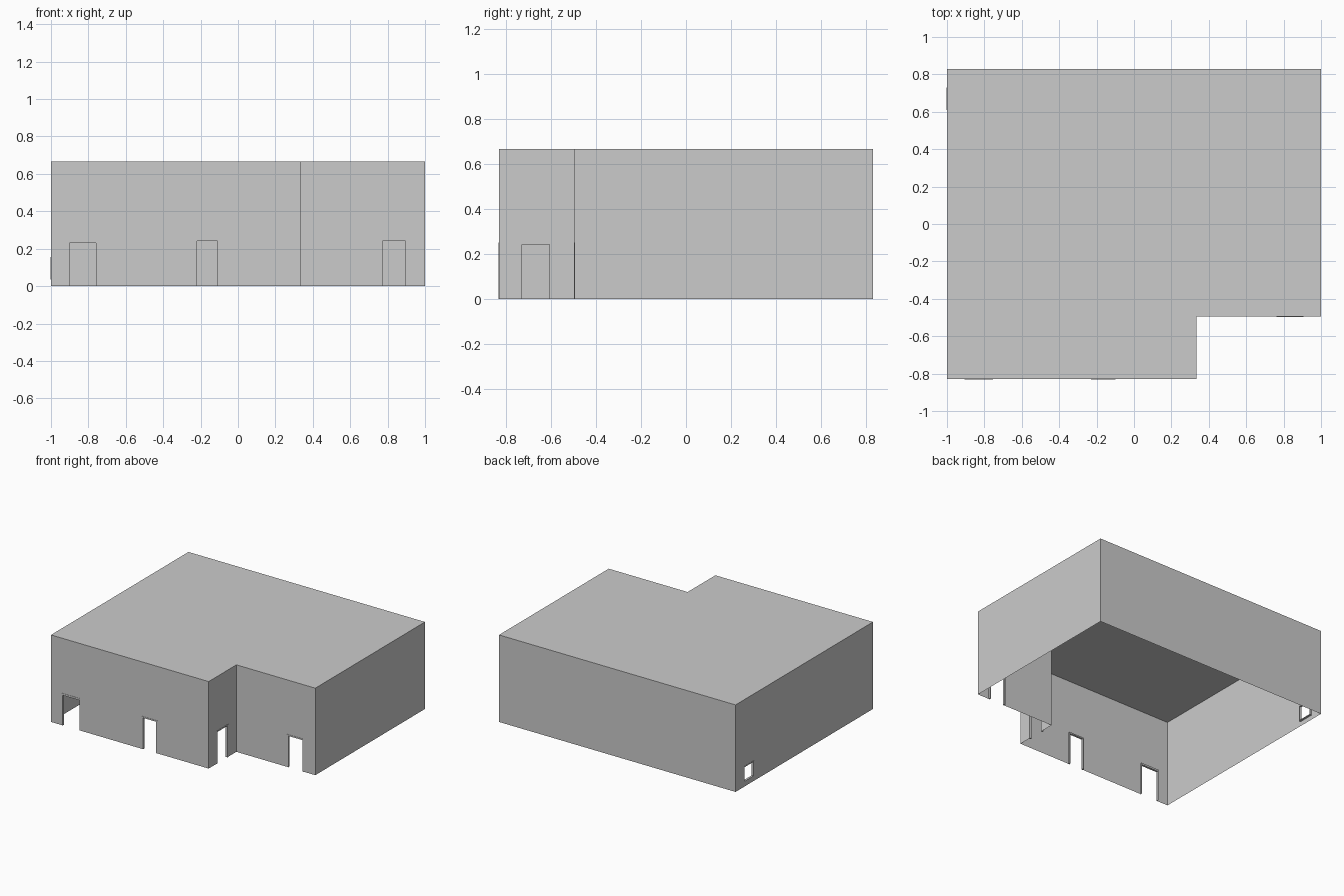
import bpy, bmesh
from mathutils import Vector

if "Cube" in bpy.data.objects:
    bpy.data.objects.remove(bpy.data.objects["Cube"])

H = 0.665
Z = Vector((0, 0, 1))
# Footprint corners, counter-clockwise, starting front left
PLAN = [(-1, -0.83), (0.333, -0.83), (0.333, -0.495), (1, -0.495), (1, 0.83), (-1, 0.83)]
# Openings per wall: (start, end, bottom, top, jamb width, head height), measured along the wall
OPENINGS = {
    0: [(0.095, 0.245, 0, 0.245, 0.004, 0.014), (0.77, 0.9, 0, 0.25, 0.01, 0.01)],
    1: [(0.093, 0.234, 0, 0.25, 0.009, 0.009)],
    2: [(0.43, 0.572, 0, 0.25, 0.01, 0.01)],
    5: [(0.10, 0.22, 0.035, 0.155, 0.006, 0.006)],
}
FRAME_OUT, FRAME_IN = 0.002, 0.014


def make_object(name, bm):
    bmesh.ops.remove_doubles(bm, verts=bm.verts, dist=1e-5)
    mesh = bpy.data.meshes.new(name)
    bm.to_mesh(mesh)
    bm.free()
    obj = bpy.data.objects.new(name, mesh)
    bpy.context.collection.objects.link(obj)


def quad(bm, o, d, u0, u1, z0, z1):
    if u1 - u0 > 1e-6 and z1 - z0 > 1e-6:
        bm.faces.new([bm.verts.new(o + d * u + Z * z)
                      for u, z in ((u0, z0), (u1, z0), (u1, z1), (u0, z1))])


def bar(bm, o, d, n, u0, u1, z0, z1):
    def ring(off):
        return [bm.verts.new(o + d * u + Z * z + n * off)
                for u, z in ((u0, z0), (u1, z0), (u1, z1), (u0, z1))]
    a, b = ring(FRAME_OUT), ring(-FRAME_IN)
    faces = [bm.faces.new(a), bm.faces.new(b[::-1])]
    for i in range(4):
        j = (i + 1) % 4
        faces.append(bm.faces.new((a[j], a[i], b[i], b[j])))


# Thin outer shell, open underneath, with door and window holes
shell = bmesh.new()
for i, p in enumerate(PLAN):
    o, e = Vector((*p, 0)), Vector((*PLAN[(i + 1) % len(PLAN)], 0))
    d = (e - o).normalized()
    n = d.cross(Z)
    u = 0
    for k, (u0, u1, z0, z1, jamb, head) in enumerate(OPENINGS.get(i, [])):
        quad(shell, o, d, u, u0, 0, H)
        quad(shell, o, d, u0, u1, 0, z0)
        quad(shell, o, d, u0, u1, z1, H)
        u = u1
        # Frame lining the opening
        frame = bmesh.new()
        bar(frame, o, d, n, u0, u0 + jamb, z0, z1)
        bar(frame, o, d, n, u1 - jamb, u1, z0, z1)
        bar(frame, o, d, n, u0 + jamb, u1 - jamb, z1 - head, z1)
        if z0 > 0:
            bar(frame, o, d, n, u0 + jamb, u1 - jamb, z0, z0 + head)
        make_object("window_frame" if z0 > 0 else f"door_frame_{i}_{k}", frame)
    quad(shell, o, d, u, (e - o).length, 0, H)
make_object("walls", shell)

# Flat roof
roof = bmesh.new()
roof.faces.new([roof.verts.new((x, y, H)) for x, y in PLAN])
make_object("roof", roof)
